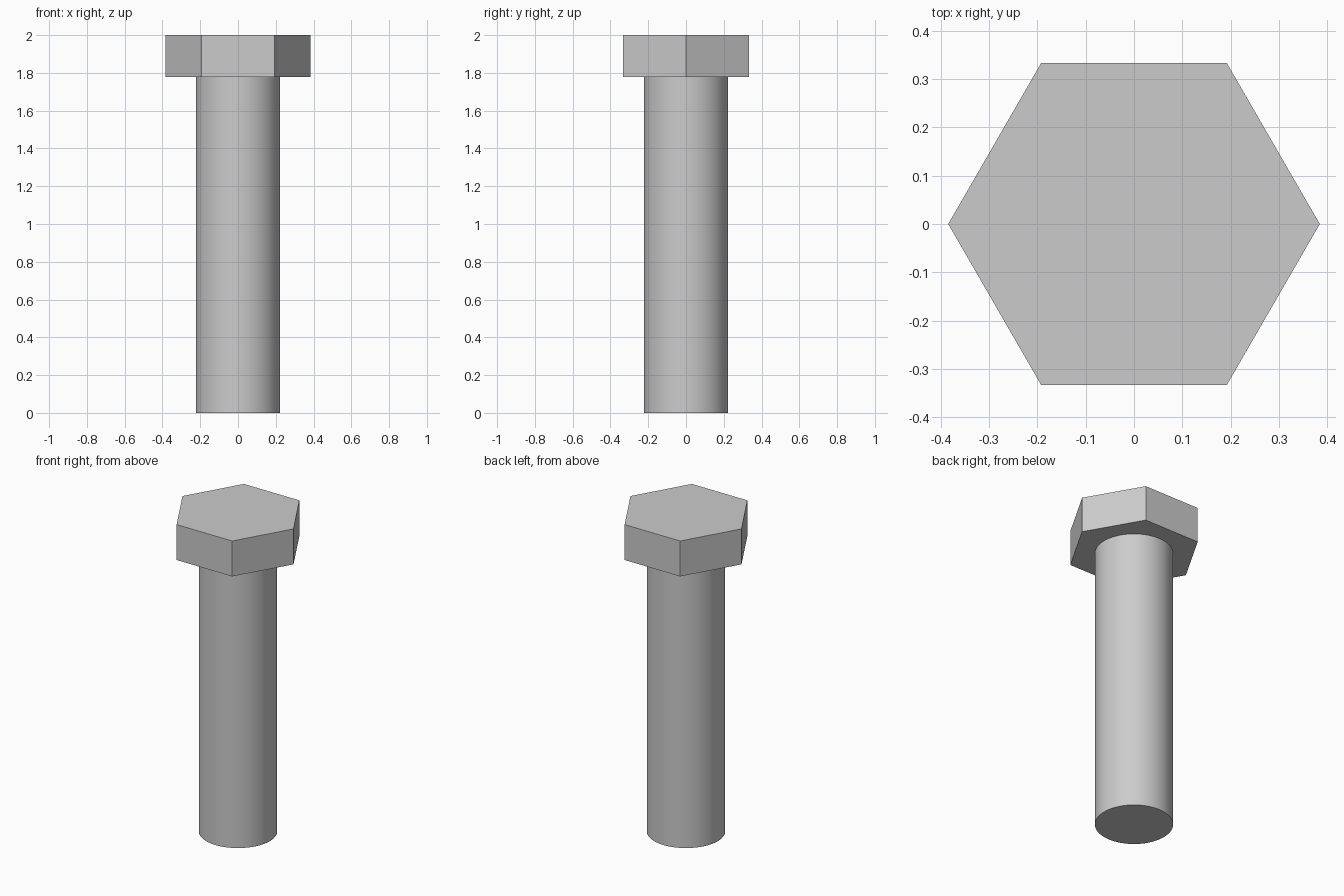
import bpy
import math

if "Cube" in bpy.data.objects:
    bpy.data.objects.remove(bpy.data.objects["Cube"])

UNIT = 2 / 18            # bolt proportions: 16 long shank, 2 thick head
SHANK_LEN = 16 * UNIT
HEAD_H = 2 * UNIT
SHANK_R = 2 * UNIT
HEAD_R = 3 * UNIT / math.cos(math.pi / 6)   # corner radius from 6 across flats


def prism(name, sides, radius, z0, z1, turn=0.0):
    bpy.ops.mesh.primitive_cylinder_add(
        vertices=sides, radius=radius, depth=z1 - z0,
        location=(0, 0, (z0 + z1) / 2), rotation=(0, 0, turn))
    obj = bpy.context.object
    obj.name = name
    return obj


# Round shank, smooth sides with sharp end rim
prism("shank", 96, SHANK_R, 0, SHANK_LEN)
bpy.ops.object.shade_smooth_by_angle(angle=math.radians(30))

# Hexagonal head, corners pointing along x
prism("hex_head", 6, HEAD_R, SHANK_LEN, SHANK_LEN + HEAD_H, math.pi / 2)
